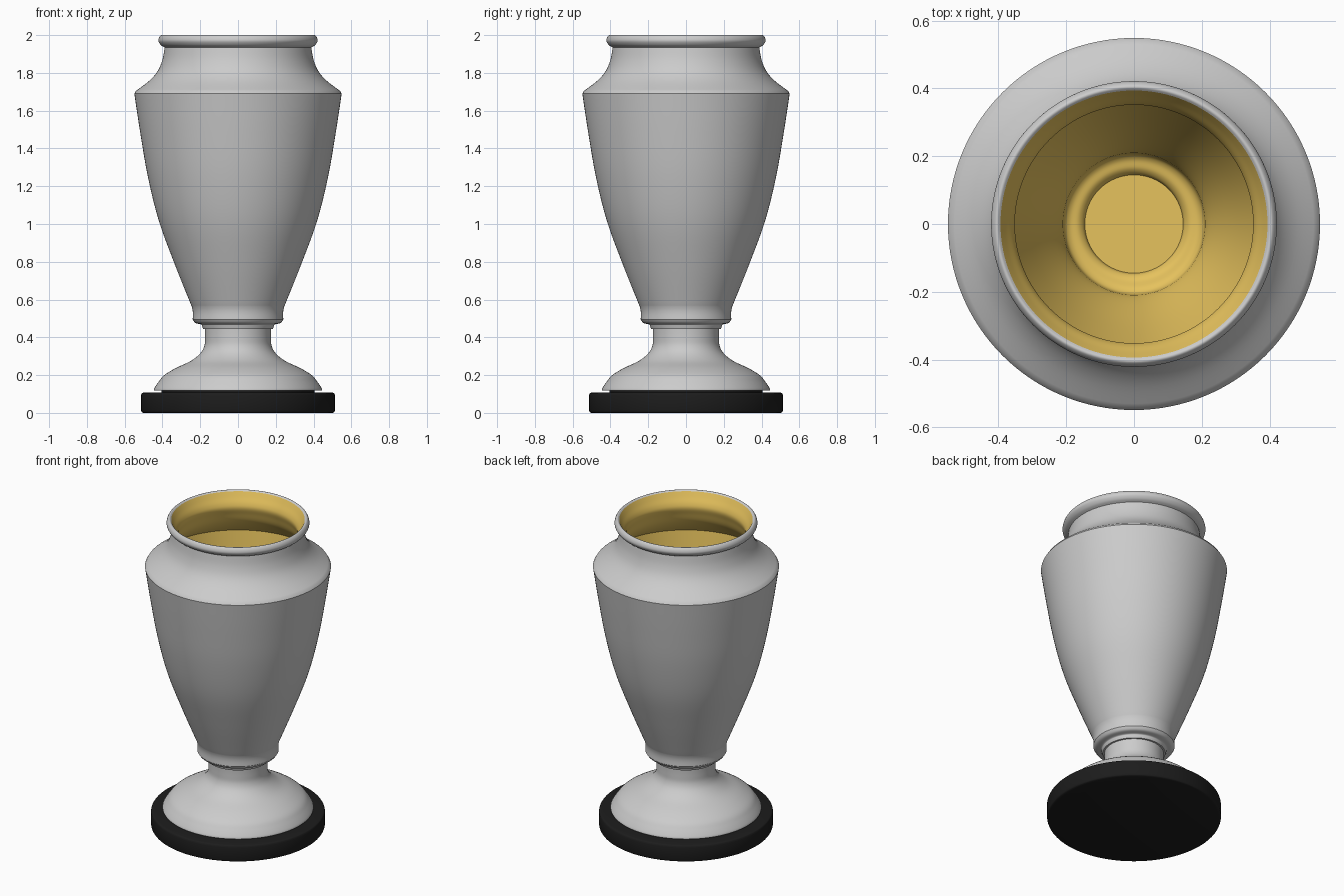
import bpy, bmesh, math

SEGMENTS = 128


def material(name, rgb):
    m = bpy.data.materials.new(name)
    m.diffuse_color = (*rgb, 1.0)
    return m


def smooth_curve(pts, steps=5):
    """Catmull-Rom curve through the (radius, height) points."""
    if len(pts) < 3:
        return list(pts)
    ext = [pts[0]] + list(pts) + [pts[-1]]
    out = []
    for a, b, c, d in zip(ext, ext[1:], ext[2:], ext[3:]):
        for s in range(steps):
            t = s / steps
            out.append(tuple(
                0.5 * (2 * q + (r - p) * t + (2 * p - 5 * q + 4 * r - w) * t * t
                       + (3 * q - p - 3 * r + w) * t ** 3)
                for p, q, r, w in zip(a, b, c, d)))
    return out + [pts[-1]]


def lathe(name, sections, mat=None):
    """Spin profile sections round z; section joints stay sharp corners."""
    profile = []
    for sec in sections:
        for p in smooth_curve(sec):
            if not profile or math.dist(p, profile[-1]) > 1e-5:
                profile.append(p)
    bm = bmesh.new()
    rings = []
    for r, z in profile:
        if r < 1e-6:
            rings.append([bm.verts.new((0, 0, z))] * SEGMENTS)
        else:
            rings.append([bm.verts.new((r * math.cos(a), r * math.sin(a), z))
                          for a in (2 * math.pi * i / SEGMENTS for i in range(SEGMENTS))])
    for lo, hi in zip(rings, rings[1:]):
        for i in range(SEGMENTS):
            k = (i + 1) % SEGMENTS
            quad = list(dict.fromkeys((lo[i], lo[k], hi[k], hi[i])))
            bm.faces.new(quad)
    mesh = bpy.data.meshes.new(name)
    bm.to_mesh(mesh)
    bm.free()
    obj = bpy.data.objects.new(name, mesh)
    bpy.context.collection.objects.link(obj)
    if mat:
        mesh.materials.append(mat)
    bpy.ops.object.select_all(action='DESELECT')
    obj.select_set(True)
    bpy.context.view_layer.objects.active = obj
    bpy.ops.object.shade_smooth_by_angle(angle=math.radians(30))
    return obj


black = material("black_base", (0.012, 0.012, 0.012))
gold = material("gold_lining", (0.79, 0.54, 0.11))

# Black plinth with softened edges
lathe("plinth", [
    [(0, 0), (0.50, 0)],
    [(0.50, 0), (0.509, 0.004), (0.513, 0.013)],
    [(0.513, 0.013), (0.513, 0.095)],
    [(0.513, 0.095), (0.509, 0.104), (0.50, 0.108)],
    [(0.50, 0.108), (0.405, 0.108)],
    [(0.405, 0.108), (0.405, 0.118)],
    [(0.405, 0.118), (0, 0.118)],
], black)

# Flared foot and stem
lathe("foot", [
    [(0, 0.118), (0.445, 0.118)],
    [(0.445, 0.118), (0.443, 0.13), (0.42, 0.165), (0.39, 0.20), (0.33, 0.237),
     (0.25, 0.275), (0.20, 0.315), (0.178, 0.355), (0.174, 0.40), (0.174, 0.45)],
    [(0.174, 0.45), (0, 0.45)],
])

# Outer cup: collar, body, shoulder, neck and rolled lip
lathe("cup", [
    [(0, 0.445), (0.185, 0.445)],
    [(0.185, 0.445), (0.19, 0.46)],
    [(0.19, 0.46), (0.195, 0.468), (0.225, 0.476), (0.24, 0.495)],
    [(0.24, 0.495), (0.239, 0.53), (0.244, 0.56), (0.26, 0.60), (0.34, 0.80),
     (0.42, 1.02), (0.477, 1.25), (0.517, 1.48), (0.549, 1.69)],
    [(0.549, 1.69), (0.54, 1.705)],
    [(0.54, 1.705), (0.47, 1.758), (0.425, 1.81), (0.40, 1.87),
     (0.388, 1.935)],
    [(0.388, 1.935), (0.408, 1.947), (0.421, 1.967), (0.419, 1.985), (0.41, 1.998),
     (0.402, 2.0), (0.394, 1.994)],
])

# Gold interior, from rim down to the floor
lathe("cup_lining", [
    [(0.394, 1.994), (0.378, 1.965), (0.358, 1.93), (0.352, 1.90), (0.365, 1.86), (0.39, 1.80),
     (0.44, 1.743), (0.515, 1.685)],
    [(0.515, 1.685), (0.485, 1.48), (0.445, 1.25), (0.388, 1.02), (0.308, 0.80),
     (0.228, 0.61), (0.21, 0.555)],
    [(0.21, 0.555), (0.205, 0.525), (0.19, 0.51), (0.165, 0.503), (0.15, 0.49),
     (0.145, 0.475)],
    [(0.145, 0.475), (0, 0.475)],
], gold)
